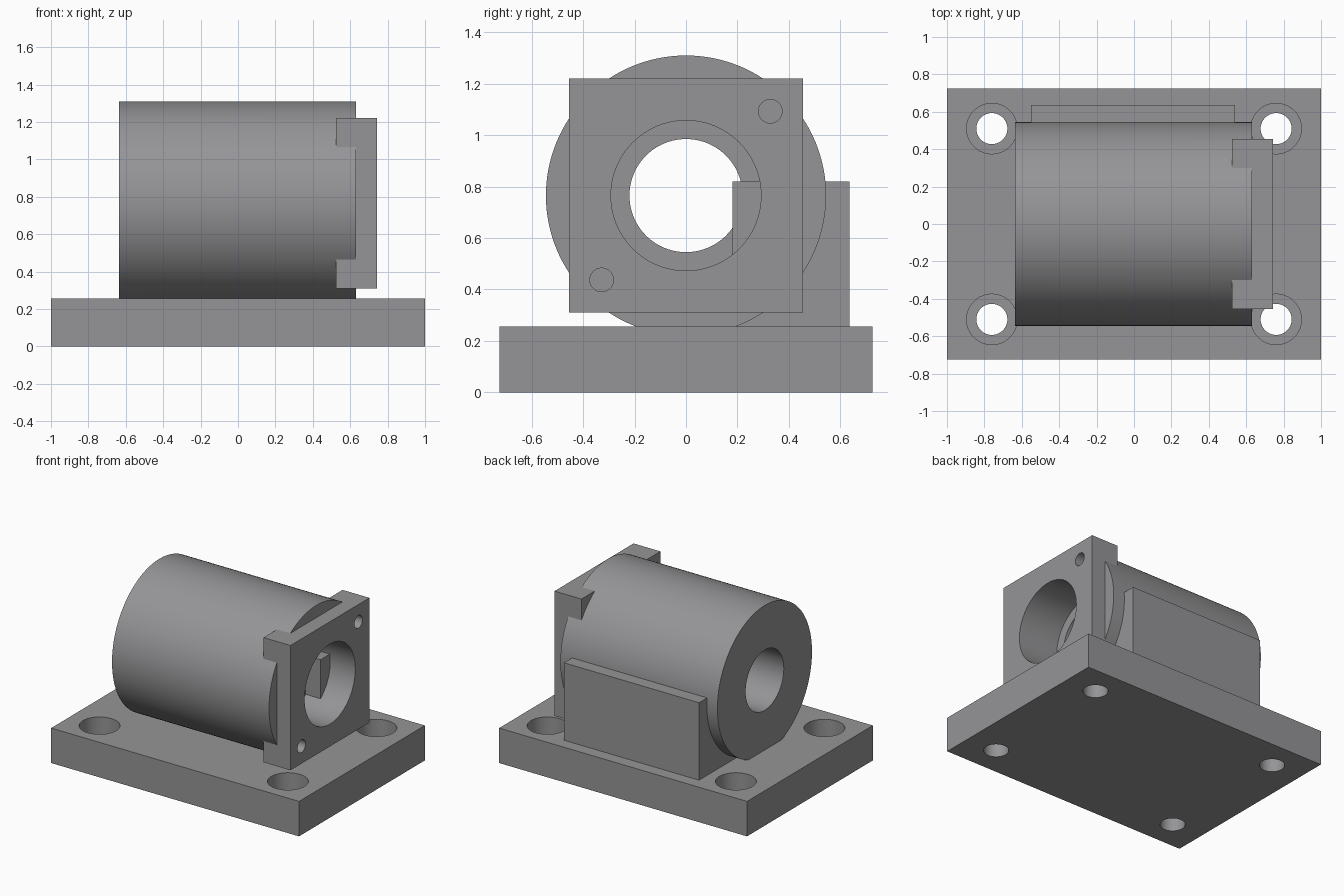
import bpy, math

if "Cube" in bpy.data.objects:
    bpy.data.objects.remove(bpy.data.objects["Cube"])

AXIS_Z = 0.765   # height of the barrel axis

grey = bpy.data.materials.new("mid_grey")
grey.diffuse_color = (0.30, 0.30, 0.31, 1)
grey.use_nodes = True
grey.node_tree.nodes["Principled BSDF"].inputs["Base Color"].default_value = grey.diffuse_color


def box(name, x0, x1, y0, y1, z0, z1):
    bpy.ops.mesh.primitive_cube_add(
        size=1, location=((x0 + x1) / 2, (y0 + y1) / 2, (z0 + z1) / 2))
    o = bpy.context.object
    o.scale = (x1 - x0, y1 - y0, z1 - z0)
    bpy.ops.object.transform_apply(location=True, rotation=True, scale=True)
    o.name = name
    o.data.materials.append(grey)
    return o


def rod(name, axis, r, a, b, u, v, sides=64):
    """Cylinder from a to b along x (u=y, v=z) or along z (u=x, v=y)."""
    mid = (a + b) / 2
    along_x = axis == "x"
    bpy.ops.mesh.primitive_cylinder_add(
        vertices=sides, radius=r, depth=b - a,
        location=(mid, u, v) if along_x else (u, v, mid),
        rotation=(0, math.pi / 2, 0) if along_x else (0, 0, 0))
    o = bpy.context.object
    bpy.ops.object.transform_apply(location=True, rotation=True, scale=True)
    o.name = name
    o.data.materials.append(grey)
    return o


def boolean(target, tool, operation="DIFFERENCE"):
    """Combine the target with the tool, then remove the tool."""
    m = target.modifiers.new("bool", "BOOLEAN")
    m.operation, m.solver, m.object = operation, "EXACT", tool
    bpy.context.view_layer.objects.active = target
    bpy.ops.object.modifier_apply(modifier=m.name)
    bpy.data.objects.remove(tool)


def smooth(o):
    bpy.ops.object.select_all(action="DESELECT")
    o.select_set(True)
    bpy.context.view_layer.objects.active = o
    bpy.ops.object.shade_smooth_by_angle(angle=math.radians(30))


# Base plate with four counterbored screw holes
plate = box("base_plate", -1, 1, -0.725, 0.725, 0, 0.255)
for sx in (-1, 1):
    for sy in (-1, 1):
        x, y = sx * 0.76, sy * 0.51
        boolean(plate, rod("hole_cutter", "z", 0.083, -0.1, 0.4, x, y))
        boolean(plate, rod("head_cutter", "z", 0.135, 0.125, 0.4, x, y))

# Barrel joined with its square end flange
barrel = rod("barrel_housing", "x", 0.545, -0.635, 0.632, 0, AXIS_Z, 128)
flange = box("end_flange", 0.525, 0.742, -0.455, 0.455, 0.31, 1.22)
boolean(barrel, flange, "UNION")

# Through bore, wider mouth and two pin holes
boolean(barrel, rod("bore_cutter", "x", 0.22, -1, 1, 0, AXIS_Z, 96))
boolean(barrel, rod("mouth_cutter", "x", 0.292, 0.42, 1, 0, AXIS_Z, 96))
for s in (-1, 1):
    boolean(barrel, rod("pin_cutter", "x", 0.046, 0.42, 1,
                        s * 0.328, AXIS_Z + s * 0.328, 32))

# Side support block, running through the barrel wall down to the plate
support = box("support_block", -0.55, 0.54, 0.18, 0.635, 0.2, 0.82)

for part in (plate, barrel, support):
    smooth(part)
